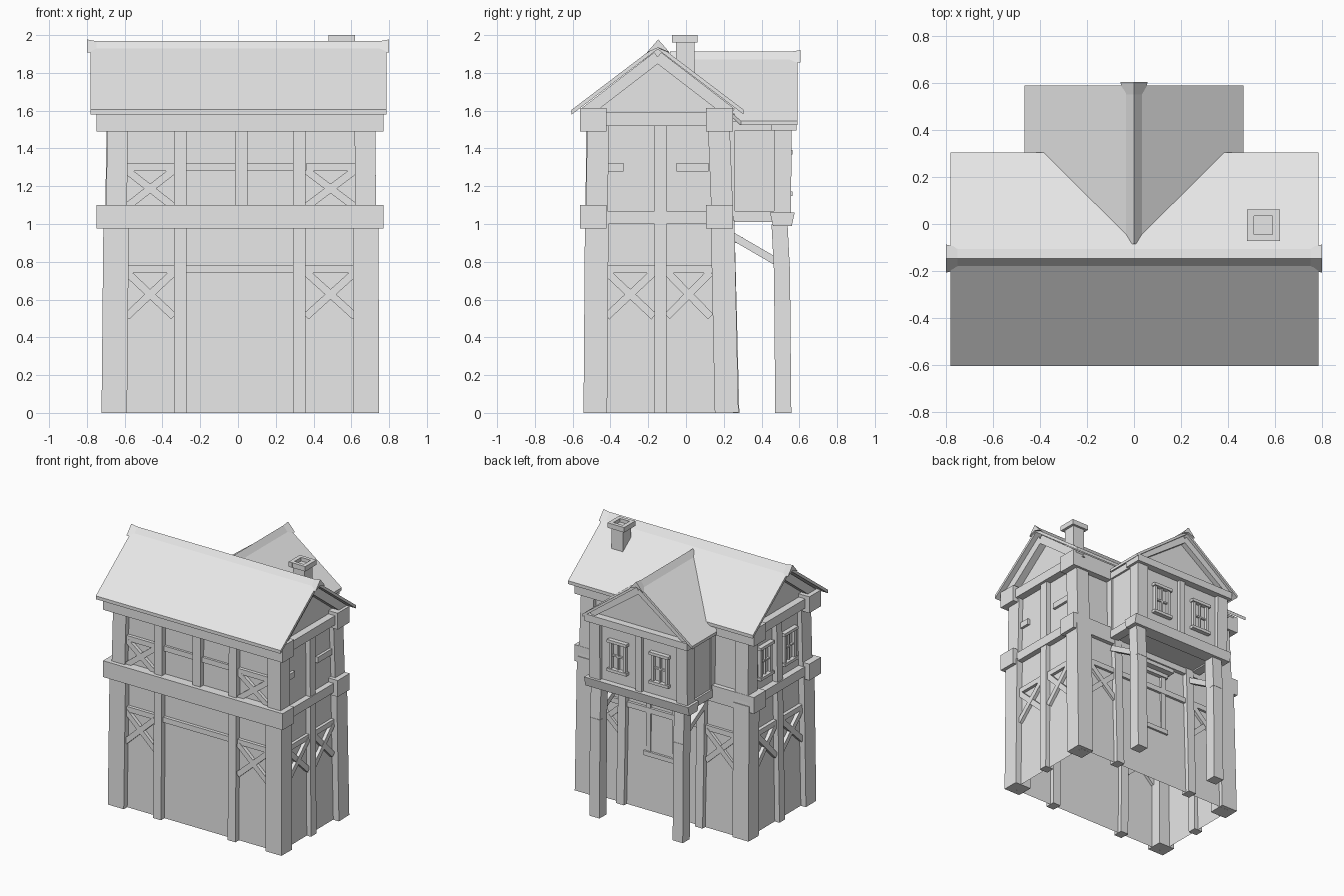
import bpy
from mathutils import Vector, Matrix

old = bpy.data.objects.get("Cube")
if old:
    bpy.data.objects.remove(old)

grey = bpy.data.materials.new("plain grey")
grey.use_nodes = True
grey.diffuse_color = (0.8, 0.8, 0.8, 1)
grey.node_tree.nodes["Principled BSDF"].inputs["Base Color"].default_value = (0.8, 0.8, 0.8, 1)

X, Y, Z = Vector((1, 0, 0)), Vector((0, 1, 0)), Vector((0, 0, 1))


def make(name, verts, faces):
    mesh = bpy.data.meshes.new(name)
    mesh.from_pydata([tuple(v) for v in verts], [], faces)
    mesh.materials.append(grey)
    obj = bpy.data.objects.new(name, mesh)
    bpy.context.collection.objects.link(obj)
    return obj


def prism(name, base, offset):
    """Extrude a polygon by an offset vector."""
    n = len(base)
    base = [Vector(p) for p in base]
    offset = Vector(offset)
    if (base[1] - base[0]).cross(base[2] - base[1]).dot(offset) < 0:
        base.reverse()
    sides = [(i, (i + 1) % n, (i + 1) % n + n, i + n) for i in range(n)]
    caps = [tuple(reversed(range(n))), tuple(range(n, 2 * n))]
    return make(name, base + [p + offset for p in base], sides + caps)


def beam(name, p, q, width, depth, normal):
    """Timber from p to q; depth runs along the normal."""
    p, q = Vector(p), Vector(q)
    side = (q - p).normalized().cross(normal).normalized() * width / 2
    out = normal * depth / 2
    return prism(name, [p - side - out, p + side - out, p + side + out, p - side + out], q - p)


def box(name, x, y, z):
    return prism(name, [(x[0], y[0], z[0]), (x[1], y[0], z[0]), (x[1], y[1], z[0]), (x[0], y[1], z[0])],
                 (0, 0, z[1] - z[0]))


def frame(name, origin, u, n, w, h, t, mullion=True):
    """Window of four bars, a sill, a header and glazing bars."""
    o = Vector(origin)
    for s in (-1, 1):
        beam(name + "_jamb", o + u * s * w / 2 - Z * h / 2, o + u * s * w / 2 + Z * h / 2, t, 0.035, n)
        c = o + Z * s * h / 2
        beam(name + "_ledge", c - u * (w / 2 + t), c + u * (w / 2 + t), t, 0.055, n)
    if mullion:
        beam(name + "_mullion", o - Z * h / 2, o + Z * h / 2, 0.012, 0.02, n)
        beam(name + "_bar", o - u * w / 2, o + u * w / 2, 0.012, 0.019, n)


def cross(name, a, b, z0, z1, n):
    """Diagonal cross bracing between two upright lines a and b."""
    a, b = Vector(a), Vector(b)
    beam(name, a + Z * z0, b + Z * z1, 0.04, 0.05, n)
    beam(name, a + Z * z1, b + Z * z0, 0.04, 0.046, n)


# Tapered wall shell, open below
low = [(-.68, -.50, 0), (.70, -.50, 0), (.70, .25, 0), (-.68, .25, 0)]
top = [(-.655, -.485, 1.56), (.69, -.485, 1.56), (.69, .20, 1.56), (-.655, .20, 1.56)]
make("house_walls", low + top, [(i, (i + 1) % 4, (i + 1) % 4 + 4, i + 4) for i in range(4)])

# Corner posts, lower and upper
for sx, cx0, cx1 in ((-1, -.655, -.635), (1, .68, .672)):
    for cy0, cy1 in ((-.48, -.465), (.215, .172)):
        cm = ((cx0 + cx1) / 2, (cy0 + cy1) / 2, 1.02)
        beam("corner_post_lower", (cx0, cy0, 0), cm, .125, .135, X)
        beam("corner_post_upper", cm, (cx1, cy1, 1.56), .115, .11, X)

# Posts, rails and crosses on front and back
for yb, yt, n in ((-.505, -.49, -Y), (.245, .205, Y)):
    ym = (yb + yt) / 2
    for px in (-.305, .325 if yb < 0 else .36):
        beam("wall_post", (px, yb, 0), (px, yt, 1.56), .066, .075, n)
    beam("lower_rail", (-.6, ym, .76), (.63, ym, .76), .04, .04, n)
    for a, b in ((-.59, -.34), (.36, .62)):
        cross("lower_cross", (a, ym, 0), (b, ym, 0), .51, .745, n)
        if yb < 0:
            cross("upper_cross", (a, yt, 0), (b, yt, 0), 1.09, 1.285, n)
            beam("upper_rail", (a, yt, 1.3), (b, yt, 1.3), .04, .045, n)
beam("upper_middle_post", (.018, -.492, 1.02), (.018, -.49, 1.56), .066, .075, Y)
beam("middle_rail", (-.3, -.49, 1.3), (.32, -.49, 1.3), .04, .03, Y)

# Posts, rails, crosses and gable framing on both ends
for s, xb, xt in ((-1, -.685, -.66), (1, .70, .692)):
    xm = (xb + xt) / 2
    beam("side_post", (xb, -.135, 0), (xt, -.135, 1.56), .066, .07, X)
    beam("side_rail", (xm, -.45, .76), (xm, .18, .76), .04, .045, X)
    for a, b in ((-.42, -.17), (-.10, .13)):
        cross("side_cross", (xm, a, 0), (xm, b, 0), .51, .745, X)
    beam("side_floor_beam", (xm, -.45, 1.035), (xm, .15, 1.035), .07, .08, X)
    beam("tie_beam", (xt + s * .005, -.45, 1.555), (xt + s * .005, .15, 1.555), .07, .10, X)
    prism("gable_wall", [(xt, -.56, 1.58), (xt, .26, 1.58), (xt, -.15, 1.93)], (-s * .02, 0, 0))
    for e in (-1, 1):
        beam("gable_rafter", (xt + s * .02, -.15 + e * .39, 1.585), (xt + s * .02, -.15, 1.885), .06, .07, X)
    if s > 0:
        for a, b in ((-.43, -.33), (-.05, .12)):
            beam("short_rail", (xt, a, 1.3), (xt, b, 1.3), .045, .04, X)
    else:
        for wy in (.0, -.29):
            frame("side_window", (xt - .005, wy, 1.27), Y, X, .12, .23, .022)

# Long storey beams with jutting ends
for z0, z1 in ((.975, 1.10), (1.49, 1.615)):
    for y0, y1 in ((-.56, -.42), (.105, .25)):
        box("storey_beam", (-.75, .77), (y0, y1), (z0, z1))

# Main roof and its ridge cap
for e in (-1, 1):
    prism("main_roof", [(-.78, -.15, 1.95), (.785, -.15, 1.95), (.785, -.15 + e * .455, 1.605),
                        (-.78, -.15 + e * .455, 1.605)], (0, 0, -.025))


def ridge_cap(name, axis, side, centre, stations):
    """Folded cap along an axis, swelling at its ends."""
    verts = []
    for pos, w, lift in stations:
        c = Vector(centre) + axis * pos
        verts += [c - side * w - Z * .045, c + Z * lift, c + side * w - Z * .045, c - Z * .02]
    faces = [(0, 3, 2, 1)]
    for k in range(0, len(verts) - 4, 4):
        faces += [(k + i, k + (i + 1) % 4, k + (i + 1) % 4 + 4, k + i + 4) for i in range(4)]
    m = len(verts) - 4
    make(name, verts, faces + [(m, m + 1, m + 2, m + 3)])


ridge_cap("main_ridge", X, Y, (0, -.147, 1.953),
          [(-.8, .06, .024), (-.75, .048, .015), (.75, .048, .015), (.8, .06, .024)])

# Rear wing: body, gable, roof
box("wing_body", (-.385, .415), (.17, .53), (1.02, 1.56))
prism("wing_gable", [(-.41, .53, 1.55), (.43, .53, 1.55), (.005, .53, 1.87)], (0, -.03, 0))
for e in (-1, 1):
    prism("wing_roof", [(0, -.09, 1.895), (0, .59, 1.895), (e * .465, .59, 1.545), (e * .465, .29, 1.545)],
          (0, 0, -.022))
    beam("wing_rafter", (.005 + e * .40, .545, 1.555), (.005, .545, 1.84), .05, .05, Y)
ridge_cap("wing_ridge", Y, X, (0, 0, 1.90),
          [(-.085, .045, .012), (.55, .045, .012), (.605, .058, .02)])
box("wing_top_beam", (-.42, .45), (.45, .585), (1.495, 1.55))
prism("wing_floor_beam", [(-.42, .46, .99), (-.42, .56, .99), (-.42, .575, 1.06), (-.42, .445, 1.06)], (.88, 0, 0))
for px, s in ((-.355, -1), (.385, 1)):
    beam("wing_post", (px, .51, 1.03), (px, .515, 1.53), .09, .09, X)
    beam("wing_side_sill", (px + s * .01, .2, 1.04), (px + s * .01, .5, 1.04), .06, .07, X)
    beam("wing_side_plate", (px + s * .01, .2, 1.52), (px + s * .01, .5, 1.52), .05, .07, X)
    beam("wing_back_post", (px + s * .005, .235, 1.03), (px + s * .005, .235, 1.53), .05, .07, X)
beam("wing_middle_post", (.015, .535, 1.05), (.015, .535, 1.52), .05, .04, Y)
for wx in (-.16, .195):
    frame("wing_window", (wx, .535, 1.27), X, Y, .12, .22, .022)

# Legs and braces carrying the wing
for px in (-.32, .385):
    beam("wing_leg", (px, .515, 0), (px, .508, .75), .085, .085, X)
    beam("wing_leg_top", (px, .508, .75), (px, .495, 1.0), .085, .085, X)
    beam("wing_brace", (px, .23, .945), (px, .48, .80), .04, .045, X)

# Large rear opening under the wing
frame("rear_hatch", (.04, .225, .66), X, Y, .22, .46, .035, False)
box("rear_hatch_hood", (-.12, .20), (.2, .30), (.90, .93))

# Chimney with hollow cap
box("chimney_shaft", (.503, .60), (-.052, .045), (1.7, 1.972))
for s in (-1, 1):
    box("chimney_cap_side", (.55 + s * .07, .55 + s * .04), (-.073, .062), (1.962, 2.0))
    box("chimney_cap_end", (.505, .595), (-.005 + s * .067, -.005 + s * .04), (1.962, 2.0))
